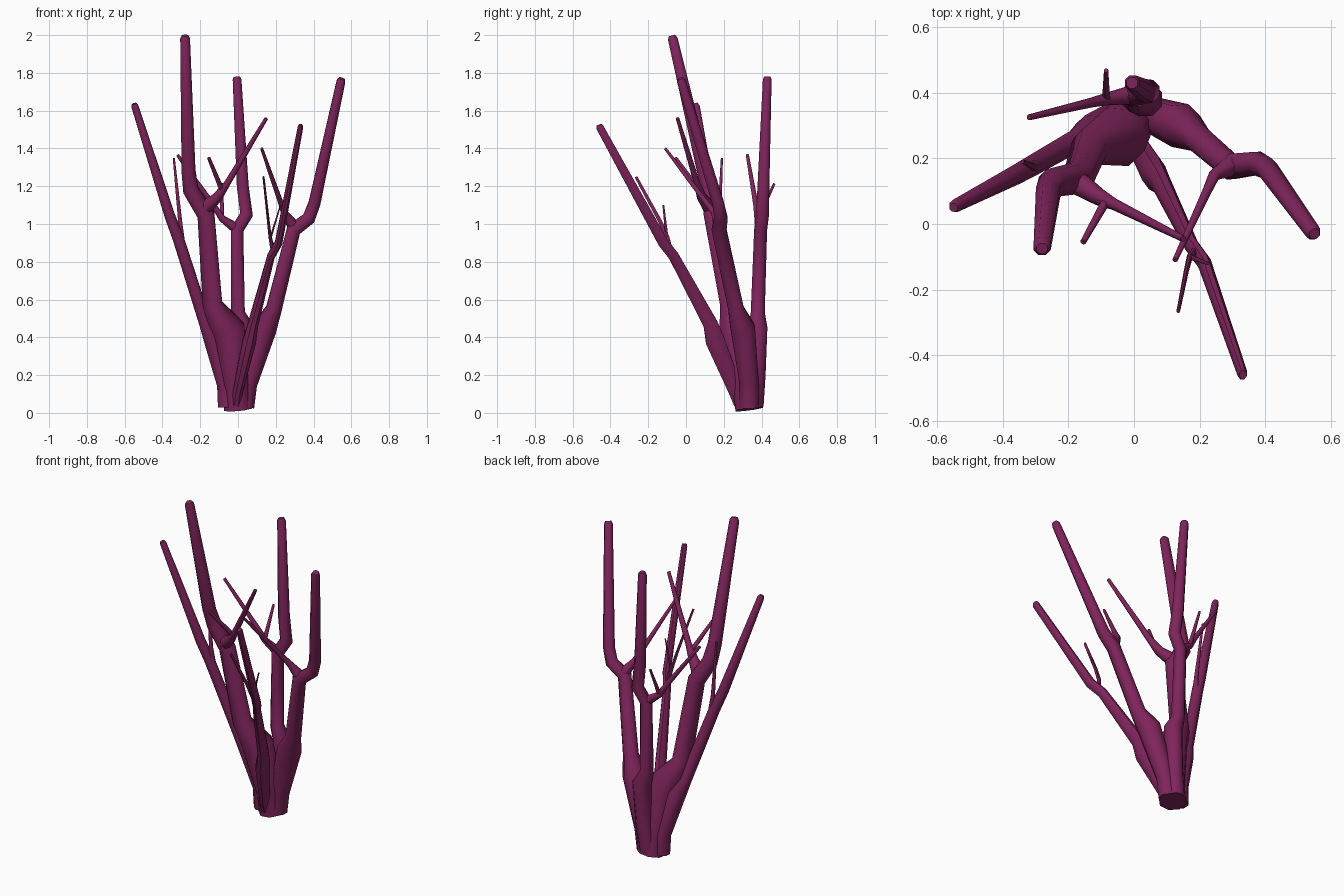
import bpy, bmesh, math
from mathutils import Vector

bark = bpy.data.materials.new("plum_bark")
bark.diffuse_color = (0.21, 0.018, 0.105, 1)
SIDES = 8


def add_tube(bm, pts, flat=1.0):
    """Tapered tube through (x, y, z, radius) points; flat narrows it along x."""
    pos = [Vector(p[:3]) for p in pts]
    rings = []
    for i, p in enumerate(pos):
        t = Vector((0, 0, 0))
        if i > 0:
            t += (p - pos[i - 1]).normalized()
        if i < len(pos) - 1:
            t += (pos[i + 1] - p).normalized()
        t.normalize()
        v = t.cross(Vector((1, 0, 0))).normalized()
        u = v.cross(t)
        ring = []
        for k in range(SIDES):
            a = 2 * math.pi * (k + 0.5) / SIDES
            ring.append(bm.verts.new(p + pts[i][3] * (u * math.cos(a) * flat + v * math.sin(a))))
        rings.append(ring)
    for r0, r1 in zip(rings, rings[1:]):
        for k in range(SIDES):
            j = (k + 1) % SIDES
            bm.faces.new((r0[k], r0[j], r1[j], r1[k]))
    bm.faces.new(rings[0])
    bm.faces.new(rings[-1])


def stem(name, tubes, flat=1.0):
    bm = bmesh.new()
    for pts in tubes:
        add_tube(bm, pts, flat)
    bmesh.ops.recalc_face_normals(bm, faces=bm.faces)
    me = bpy.data.meshes.new(name)
    bm.to_mesh(me)
    bm.free()
    me.materials.append(bark)
    ob = bpy.data.objects.new(name, me)
    bpy.context.collection.objects.link(ob)
    bpy.ops.object.select_all(action='DESELECT')
    ob.select_set(True)
    bpy.context.view_layer.objects.active = ob
    bpy.ops.object.shade_smooth_by_angle(angle=math.radians(50))


# tallest stem, front left, with a fork crossing to the right
stem("tall_stem", [
    [(0, .335, .02, .08), (-.01, .32, .13, .075), (-.05, .265, .44, .095),
     (-.135, .235, .57, .058), (-.17, .14, 1.05, .05), (-.25, .125, 1.18, .045),
     (-.262, .095, 1.28, .04), (-.28, -.07, 1.98, .028), (-.28, -.075, 1.998, .018)],
    [(-.18, .13, 1.08, .04), (-.11, .085, 1.14, .028), (-.06, .06, 1.21, .018), (.15, -.045, 1.56, .01)],
    [(-.085, .07, 1.18, .014), (-.155, -.055, 1.35, .009)],
])

# upright stem at the back
stem("back_stem", [
    [(.0, .36, .04, .055), (.02, .375, .2, .05), (.035, .38, .45, .055),
     (0, .38, .53, .04), (-.005, .395, .97, .037), (.045, .405, 1.05, .037),
     (.025, .41, 1.2, .034), (-.005, .43, 1.765, .025), (-.006, .43, 1.78, .018)],
    [(0, .395, .97, .03), (-.085, .38, 1.03, .019), (-.13, .37, 1.1, .015), (-.32, .325, 1.365, .009)],
    [(-.085, .38, 1.03, .013), (-.085, .468, 1.215, .007)],
])

# right stem
stem("right_stem", [
    [(.035, .335, .03, .055), (.05, .335, .15, .055), (.14, .3, .45, .07),
     (.19, .265, .55, .045), (.295, .175, .97, .042), (.375, .185, 1.03, .038),
     (.405, .17, 1.11, .034), (.545, -.025, 1.755, .025), (.55, -.03, 1.77, .018)],
    [(.3, .18, .98, .035), (.245, .15, 1.06, .018), (.22, .095, 1.13, .014), (.125, -.11, 1.4, .008)],
])

# left stem
stem("left_stem", [
    [(-.06, .325, .03, .05), (-.065, .32, .15, .05), (-.13, .28, .39, .055),
     (-.175, .255, .48, .035), (-.315, .175, .92, .032), (-.36, .15, 1.04, .03),
     (-.545, .055, 1.62, .02), (-.55, .05, 1.637, .014)],
    [(-.3, .18, .88, .025), (-.305, .175, 1.0, .012), (-.34, .19, 1.35, .006)],
])

# slender stem leaning to the front, flattened across x
stem("front_stem", [
    [(-.01, .29, .05, .04), (.0, .26, .12, .04), (.06, .155, .38, .055),
     (.08, .13, .47, .042), (.175, -.065, .83, .03), (.215, -.12, .9, .03),
     (.33, -.455, 1.51, .022), (.332, -.46, 1.525, .016)], 
    [(.19, -.085, .84, .022), (.17, -.1, .93, .013), (.16, -.14, 1.02, .011), (.135, -.265, 1.25, .008)],
    [(.17, -.1, .92, .009), (.225, -.12, 1.1, .005)],
], flat=.7)
